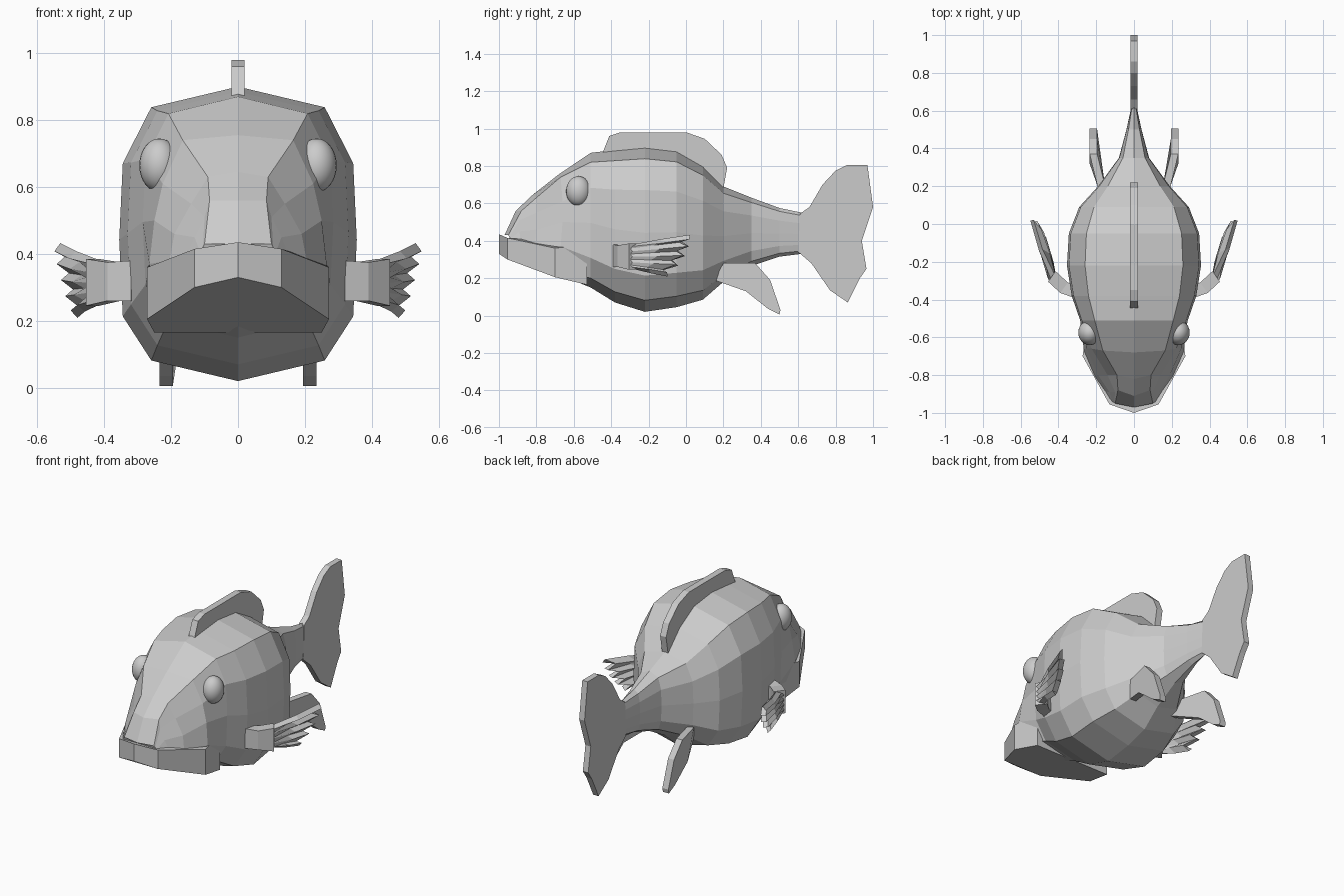
import bpy, bmesh, math

if "Cube" in bpy.data.objects:
    bpy.data.objects.remove(bpy.data.objects["Cube"])

grey = bpy.data.materials.new("pale_grey")
grey.diffuse_color = (0.6, 0.6, 0.6, 1)
grey.use_nodes = True
grey.node_tree.nodes["Principled BSDF"].inputs["Base Color"].default_value = grey.diffuse_color


def make(name, verts, faces):
    mesh = bpy.data.meshes.new(name)
    mesh.from_pydata(verts, [], faces)
    bm = bmesh.new()
    bm.from_mesh(mesh)
    bmesh.ops.recalc_face_normals(bm, faces=bm.faces)
    bm.to_mesh(mesh)
    bm.free()
    mesh.materials.append(grey)
    ob = bpy.data.objects.new(name, mesh)
    bpy.context.collection.objects.link(ob)
    return ob


def skin(name, rings):
    """Loft closed rings of equal length and cap both ends."""
    n = len(rings[0])
    verts = [p for r in rings for p in r]
    faces = [(k * n + i, k * n + (i + 1) % n, (k + 1) * n + (i + 1) % n, (k + 1) * n + i)
             for k in range(len(rings) - 1) for i in range(n)]
    faces += [tuple(range(n)), tuple(range(len(verts) - n, len(verts)))]
    return make(name, verts, faces)


def mirror_ring(half):
    """Half ring from top centre to bottom centre, completed across x."""
    return half + [(-x, y, z) for x, y, z in half[-2:0:-1]]


def plate(name, outline, thick, xf=lambda y, z: 0):
    """Thin fin from a (y, z) outline; xf places it sideways."""
    return skin(name, [[(xf(y, z) + d, y, z) for y, z in outline]
                       for d in (-thick / 2, thick / 2)])


# body and upper head in one faceted skin
head = [
    [(0, -.97, .43), (.10, -.95, .43), (.105, -.945, .42), (.115, -.94, .41),
     (.125, -.935, .40), (.12, -.93, .34), (0, -.94, .35)],
    [(0, -.91, .56), (.085, -.88, .56), (.10, -.89, .51), (.13, -.89, .45),
     (.155, -.885, .39), (.14, -.88, .32), (0, -.90, .32)],
    [(0, -.82, .645), (.09, -.80, .63), (.14, -.80, .55), (.19, -.80, .46),
     (.205, -.81, .38), (.19, -.81, .28), (0, -.85, .28)],
    [(0, -.68, .755), (.165, -.67, .74), (.225, -.66, .61), (.25, -.66, .50),
     (.265, -.67, .37), (.24, -.68, .24), (0, -.68, .22)],
]
shape = [(0, 1), (.73, .93), (.97, .74), (1, .48), (.97, .22), (.73, .07), (0, 0)]
body = [(-.51, .87, .15, .285), (-.38, .885, .07, .33), (-.22, .90, .02, .355),
        (-.05, .88, .045, .345), (.09, .80, .085, .29), (.20, .69, .18, .19),
        (.35, .63, .265, .08), (.50, .575, .315, .04), (.62, .55, .33, .014)]
rings = [mirror_ring(h) for h in head]
for y, zt, zb, w in body:
    rings.append(mirror_ring([(w * a, y, zb + (zt - zb) * b) for a, b in shape]))
skin("body", rings)

# lower jaw with lip rim
jaw = [(0, -1, .435, .33), (.13, -.955, .415, .30), (.272, -.70, .36, .205),
       (.25, -.53, .38, .165), (0, -.53, .38, .165)]
skin("lower_jaw", [mirror_ring([(x, y, (zt, zb)[k]) for x, y, zt, zb in jaw])
                   for k in (0, 1)])

# fins on the centre line
plate("dorsal_fin", [(-.45, .86), (-.41, .96), (-.35, .98), (0, .98), (.10, .945),
                     (.19, .86), (.22, .79), (.20, .68), (.05, .78), (-.2, .85)], .04)
plate("tail_fin", [(.60, .34), (.61, .545), (.66, .58), (.73, .70), (.80, .775),
                   (.86, .805), (.97, .805), (1, .58), (.94, .40), (.965, .25),
                   (.93, .20), (.865, .07), (.77, .135), (.67, .28)], .036)

for side, s in (("right", 1), ("left", -1)):
    # pelvic fin
    plate(side + "_pelvic_fin",
          [(.15, .19), (.20, .28), (.37, .28), (.45, .19), (.505, .03), (.50, .005),
           (.44, .035), (.32, .13)], .04,
          lambda y, z: s * min(.215, .13 + .5 * (y - .15) + .1 * (z - .1)))

    # pectoral arm
    arm = [(.30, -.36, .26, .38), (.37, -.335, .26, .375), (.435, -.275, .245, .385)]
    skin(side + "_pectoral_arm",
         [[(s * (x - .02), y + .025, zb), (s * (x + .02), y - .03, zb),
           (s * (x + .02), y - .03, zt), (s * (x - .02), y + .025, zt)]
          for x, y, zb, zt in arm])

    # ridged fan of the pectoral fin
    verts, n = [], 9
    for i in range(n):
        t, odd = i / (n - 1), i % 2
        tip_y = .02 - .12 * (1 - t) ** 2 - .05 * odd
        tip = (.49 + .05 * t - .03 * odd, tip_y, .22 + .20 * t)
        root = (.425 + .015 * odd, -.29, .255 + .12 * t)
        mid = [root[k] * .5 + tip[k] * .5 for k in range(3)]
        mid[0] += .012 - .025 * odd
        verts += [(s * p[0], p[1], p[2]) for p in (root, mid, tip)]
    faces = [(3 * i + k, 3 * i + 3 + k, 3 * i + 4 + k, 3 * i + 1 + k)
             for i in range(n - 1) for k in (0, 1)]
    fan = make(side + "_pectoral_fan", verts, faces)
    m = fan.modifiers.new("thickness", "SOLIDIFY")
    m.thickness, m.offset = .03, 0

    # eye
    bpy.ops.mesh.primitive_uv_sphere_add(segments=24, ring_count=16, radius=1,
                                         location=(s * .235, -.575, .665))
    eye = bpy.context.object
    eye.name = side + "_eye"
    eye.scale = (.06, .066, .08)
    eye.data.materials.append(grey)
    bpy.ops.object.shade_smooth()
